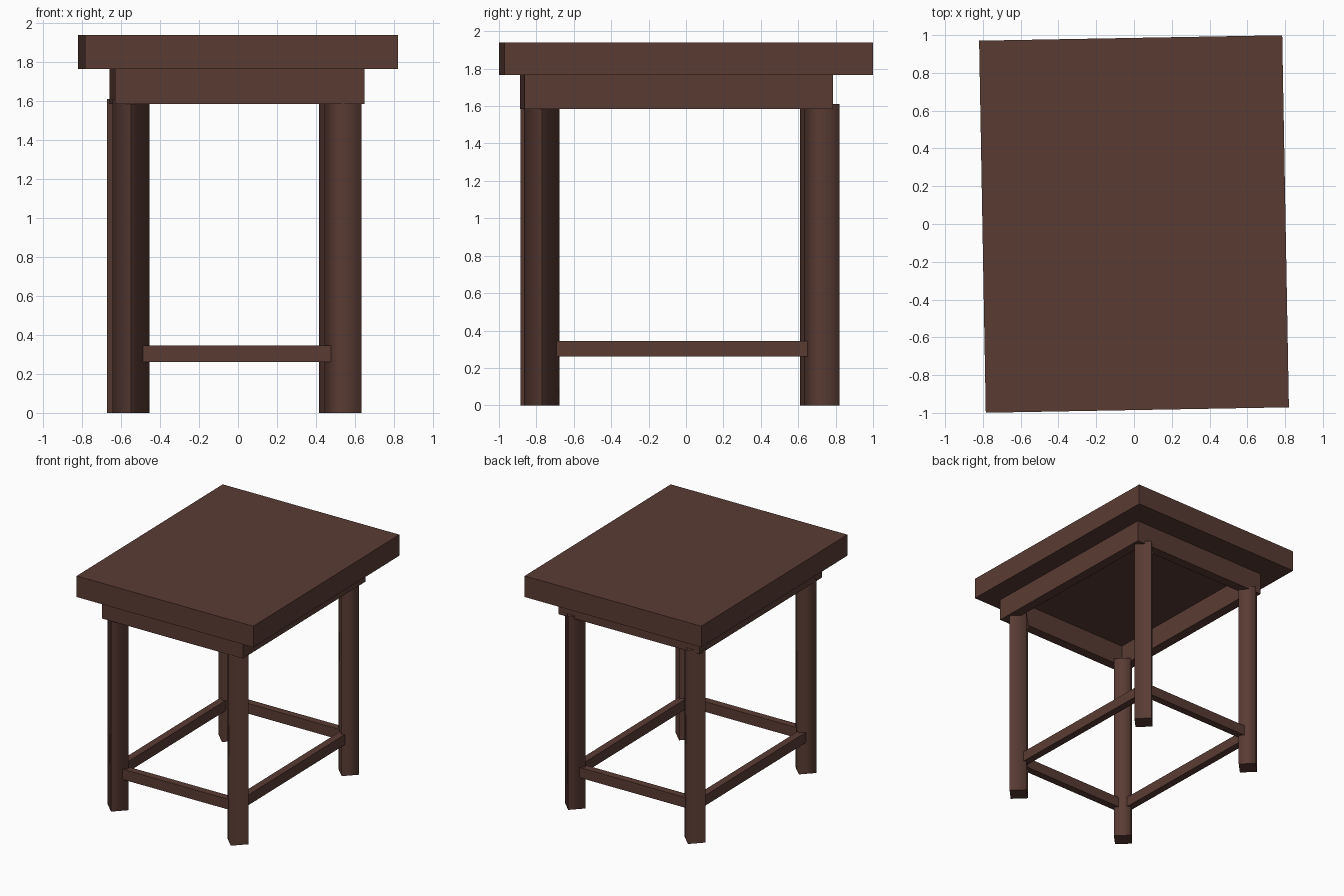
import bpy, bmesh, math
from mathutils import Matrix, Vector

if "Cube" in bpy.data.objects:
    bpy.data.objects.remove(bpy.data.objects["Cube"])

TURN = Matrix.Rotation(math.radians(1.03), 4, 'Z')  # whole table is slightly turned

wood = bpy.data.materials.new("dark brown wood")
wood.diffuse_color = (0.102, 0.045, 0.0343, 1)
wood.use_nodes = True
wood.node_tree.nodes["Principled BSDF"].inputs["Base Color"].default_value = wood.diffuse_color


def finish(name, bm):
    bmesh.ops.recalc_face_normals(bm, faces=bm.faces)
    bm.transform(TURN)
    me = bpy.data.meshes.new(name)
    bm.to_mesh(me)
    bm.free()
    me.materials.append(wood)
    ob = bpy.data.objects.new(name, me)
    bpy.context.collection.objects.link(ob)
    return ob


def box(name, x0, x1, y0, y1, z0, z1):
    bm = bmesh.new()
    bmesh.ops.create_cube(bm, size=1)
    for v in bm.verts:
        v.co = Vector((x0 if v.co.x < 0 else x1,
                       y0 if v.co.y < 0 else y1,
                       z0 if v.co.z < 0 else z1))
    return finish(name, bm)


def frame(name, cx, cy, hx, hy, t, z0, z1):
    """Hollow rectangular frame: outer half sizes hx, hy and board thickness t."""
    bm = bmesh.new()
    signs = ((-1, -1), (1, -1), (1, 1), (-1, 1))

    def loop(d, z):
        return [bm.verts.new((cx + sx * (hx - d), cy + sy * (hy - d), z)) for sx, sy in signs]

    loops = [loop(0, z0), loop(0, z1), loop(t, z1), loop(t, z0)]
    for i in range(4):
        a, b = loops[i], loops[(i + 1) % 4]
        for j in range(4):
            k = (j + 1) % 4
            bm.faces.new((a[j], a[k], b[k], b[j]))
    return finish(name, bm)


def leg(name, x, y, seam, r=0.095, h=1.61):
    """Four-sided smooth-shaded post with one hard edge along the seam direction."""
    bm = bmesh.new()
    bmesh.ops.create_cone(bm, cap_ends=True, segments=4, radius1=r, radius2=r, depth=h)
    for f in bm.faces:
        f.smooth = abs(f.normal.z) < 0.5
    for e in bm.edges:
        mid = (e.verts[0].co + e.verts[1].co) / 2
        upright = abs(mid.z) < 0.01
        e.smooth = upright and mid.dot(Vector(seam)) < r * 0.9
    bmesh.ops.translate(bm, verts=bm.verts, vec=(x, y, h / 2))
    return finish(name, bm)


# table top
box("table_top", -0.8025, 0.8025, -0.985, 0.985, 1.765, 1.94)

# hollow apron under the top
frame("apron", -0.006, -0.05, 0.64, 0.826, 0.08, 1.585, 1.765)

# four legs
LX, LY = -0.02, -0.032
for name, sx, sy, seam in (("front_left_leg", -1, -1, (0, -1, 0)),
                           ("front_right_leg", 1, -1, (1, 0, 0)),
                           ("back_right_leg", 1, 1, (0, 1, 0)),
                           ("back_left_leg", -1, 1, (-1, 0, 0))):
    leg(name, LX + sx * 0.544, LY + sy * 0.748, seam)

# stretcher bars joining the legs
frame("stretchers", LX - 0.01, LY, 0.572, 0.781, 0.06, 0.26, 0.345)
